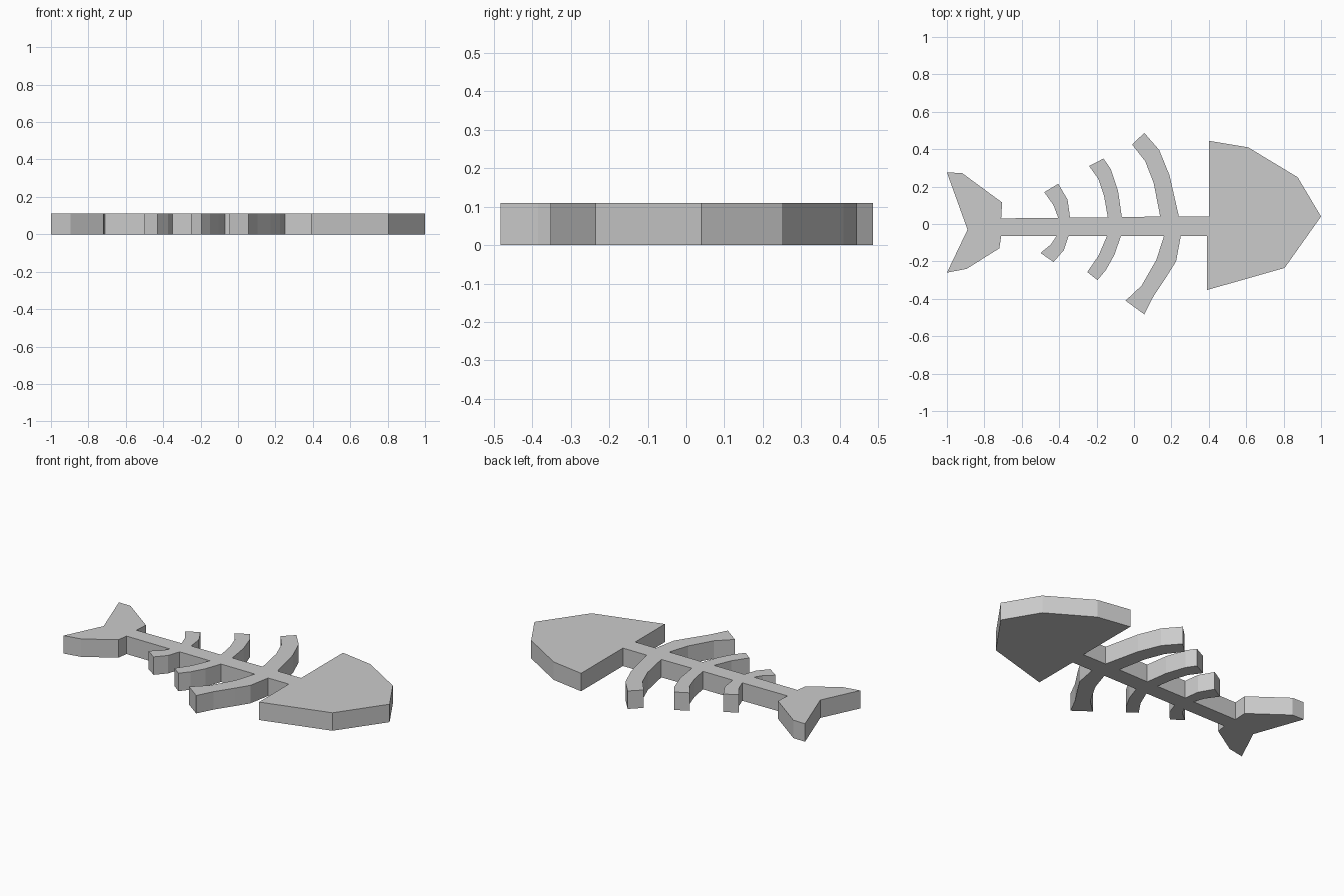
import bpy, bmesh

THICKNESS = 0.11

# Outline sections in plan view, clockwise from the head
head = [(0.39, -0.065), (0.39, -0.353), (0.805, -0.235), (1.0, 0.04),
        (0.875, 0.25), (0.61, 0.41), (0.40, 0.445), (0.40, 0.04)]

# Upper ribs, front to back, each running from spine to tip and back
upper_ribs = [
    [(0.24, 0.04), (0.19, 0.26), (0.135, 0.395), (0.055, 0.487),
     (-0.01, 0.425), (0.06, 0.335), (0.105, 0.22), (0.14, 0.04)],
    [(-0.065, 0.037), (-0.085, 0.175), (-0.125, 0.295), (-0.163, 0.35),
     (-0.24, 0.31), (-0.19, 0.24), (-0.16, 0.15), (-0.14, 0.035)],
    [(-0.342, 0.035), (-0.355, 0.13), (-0.405, 0.215),
     (-0.48, 0.17), (-0.43, 0.10), (-0.405, 0.033)],
]

tail = [(-0.71, 0.03), (-0.705, 0.115), (-0.92, 0.273), (-1.0, 0.275),
        (-0.89, -0.03), (-1.0, -0.26), (-0.895, -0.24), (-0.72, -0.13),
        (-0.71, -0.065)]

# Lower ribs, back to front
lower_ribs = [
    [(-0.415, -0.065), (-0.445, -0.11), (-0.50, -0.155),
     (-0.43, -0.203), (-0.375, -0.14), (-0.35, -0.065)],
    [(-0.145, -0.065), (-0.19, -0.17), (-0.25, -0.257), (-0.195, -0.30),
     (-0.15, -0.246), (-0.105, -0.165), (-0.07, -0.065)],
    [(0.16, -0.065), (0.12, -0.19), (0.04, -0.33), (-0.045, -0.41),
     (0.055, -0.483), (0.105, -0.385), (0.175, -0.28), (0.225, -0.20),
     (0.25, -0.065)],
]


def extruded_plate(name, outline, height):
    """Flat solid with the given outline, standing on z = 0."""
    bm = bmesh.new()
    base = bm.faces.new([bm.verts.new((x, y, 0)) for x, y in outline])
    top = bmesh.ops.extrude_face_region(bm, geom=[base], use_keep_orig=True)
    verts = [g for g in top["geom"] if isinstance(g, bmesh.types.BMVert)]
    bmesh.ops.translate(bm, verts=verts, vec=(0, 0, height))
    bmesh.ops.recalc_face_normals(bm, faces=bm.faces)
    mesh = bpy.data.meshes.new(name)
    bm.to_mesh(mesh)
    bm.free()
    obj = bpy.data.objects.new(name, mesh)
    bpy.context.collection.objects.link(obj)
    return obj


# Join the sections; the gaps between them form the spine edges
outline = list(head)
for section in upper_ribs + [tail] + lower_ribs:
    outline += section
extruded_plate("fish_skeleton", outline, THICKNESS)
